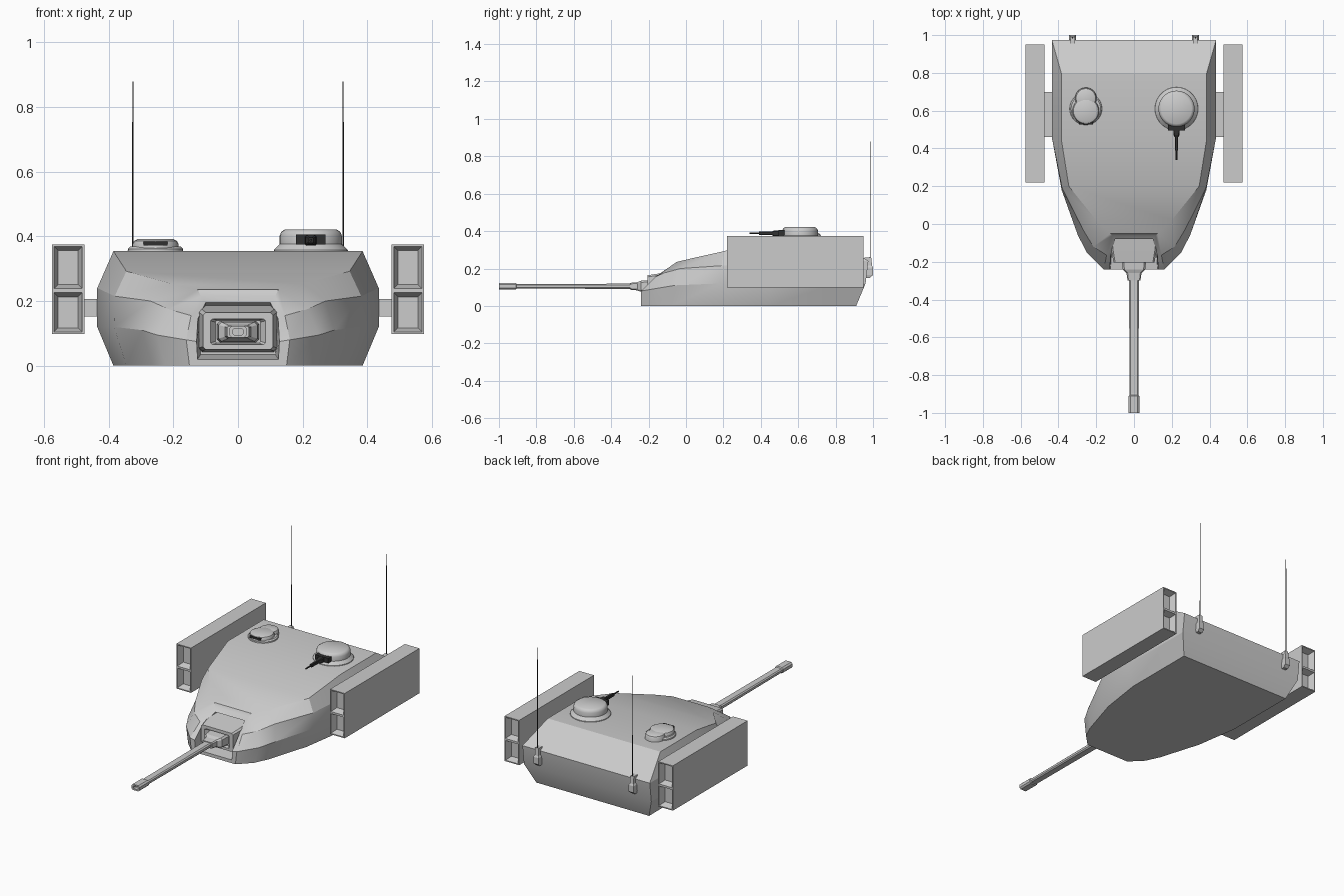
import bpy, bmesh, math

if "Cube" in bpy.data.objects:
    bpy.data.objects.remove(bpy.data.objects["Cube"])

def finish(name, bm, smooth=None, mat=None):
    bmesh.ops.remove_doubles(bm, verts=bm.verts, dist=0.0004)
    bmesh.ops.recalc_face_normals(bm, faces=bm.faces)
    me = bpy.data.meshes.new(name)
    bm.to_mesh(me)
    bm.free()
    ob = bpy.data.objects.new(name, me)
    bpy.context.collection.objects.link(ob)
    if mat:
        me.materials.append(mat)
    if smooth:
        bpy.ops.object.select_all(action='DESELECT')
        ob.select_set(True)
        bpy.context.view_layer.objects.active = ob
        bpy.ops.object.shade_smooth_by_angle(angle=math.radians(smooth))
    return ob

def bridge(bm, rings):
    """Skin a list of closed rings; returns vertex rings."""
    vr = [[bm.verts.new(p) for p in r] for r in rings]
    n = len(rings[0])
    for a, b in zip(vr, vr[1:]):
        for i in range(n):
            j = (i + 1) % n
            bm.faces.new((a[i], a[j], b[j], b[i]))
    return vr

def loft(name, rings, smooth=None, mat=None):
    bm = bmesh.new()
    vr = bridge(bm, rings)
    bm.faces.new(vr[0])
    bm.faces.new(vr[-1])
    return finish(name, bm, smooth, mat)

def oct_ring(y, w, zc, h, c=0.3, x=0):
    """Chamfered rectangle in the xz plane."""
    k = c * min(w, h)
    pts = [(w, h-k), (w-k, h), (k-w, h), (-w, h-k), (-w, k-h), (k-w, -h), (w-k, -h), (w, k-h)]
    return [(x + px, y, zc + pz) for px, pz in pts]

def lathe(name, cx, cy, profile, n=24, smooth=35, sy=1, mat=None):
    rings = [[(cx + r*math.cos(2*math.pi*i/n), cy + sy*r*math.sin(2*math.pi*i/n), z)
              for i in range(n)] for r, z in profile]
    return loft(name, rings, smooth, mat)

def box(name, x0, x1, y0, y1, z0, z1, mat=None):
    return loft(name, [[(x0, y0, z), (x1, y0, z), (x1, y1, z), (x0, y1, z)] for z in (z0, z1)], None, mat)

dark = bpy.data.materials.new("dark_metal")
dark.diffuse_color = (0.03, 0.03, 0.03, 1)
dark.use_nodes = True
dark.node_tree.nodes["Principled BSDF"].inputs["Base Color"].default_value = dark.diffuse_color

# Turret shell: half sections from the gun recess back to the rear plate
sections = [
    [(.115, -.10, .035), (.12, -.10, .08), (.115, -.08, .14), (.10, -.035, .175)],
    [(.125, -.24, .02), (.128, -.24, .075), (.124, -.17, .145), (.10, -.08, .195)],
    [(.15, -.24, 0), (.16, -.24, .08), (.145, -.165, .155), (.115, -.06, .215)],
    [(.225, -.165, 0), (.25, -.15, .095), (.215, -.12, .175), (.125, -.05, .235)],
    [(.265, -.08, 0), (.297, -.06, .11), (.27, -.03, .20), (.20, .02, .252)],
    [(.345, .18, 0), (.383, .18, .12), (.381, .19, .215), (.345, .20, .292)],
    [(.385, .45, 0), (.435, .46, .12), (.435, .46, .24), (.385, .45, .354)],
    [(.385, .80, 0), (.435, .80, .12), (.435, .80, .24), (.385, .80, .354)],
    [(.385, .91, 0), (.435, .96, .12), (.435, .975, .24), (.435, .975, .24)]]
bm = bmesh.new()
vr = bridge(bm, [s + [(-x, y, z) for x, y, z in reversed(s)] for s in sections])
for end in (vr[0], vr[-1]):
    for i in range(3):
        bm.faces.new((end[i], end[i+1], end[6-i], end[7-i]))
bmesh.ops.dissolve_degenerate(bm, dist=0.0004, edges=bm.edges)
finish("turret_shell", bm, 22)

# Mantlet, gun collar, barrel and muzzle
loft("mantlet", [oct_ring(-.05, .12, .112, .075, .15), oct_ring(-.14, .12, .11, .064, .15),
                 oct_ring(-.205, .108, .107, .057, .15), oct_ring(-.205, .085, .105, .04, .15),
                 oct_ring(-.185, .07, .105, .035, .15)])
loft("gun_collar", [oct_ring(-.18, .065, .105, .034), oct_ring(-.24, .06, .105, .03),
                    oct_ring(-.26, .04, .105, .022), oct_ring(-.30, .034, .105, .018)])
loft("barrel", [oct_ring(-.28, .026, .105, .014, .5), oct_ring(-.92, .024, .105, .012, .5)])
loft("muzzle", [oct_ring(-.885, .018, .105, .011, .5), oct_ring(-.905, .02, .105, .013, .5),
                oct_ring(-.91, .028, .105, .018, .5), oct_ring(-1, .028, .105, .018, .5),
                oct_ring(-1, .016, .105, .01, .5), oct_ring(-.95, .016, .105, .01, .5)])

# Side launchers with two tapered cells at each end, on short arms
for side, s in (("left", -1), ("right", 1)):
    bm = bmesh.new()
    zs = (.098, .232, .375)
    ring = [(.475, z) for z in zs] + [(.575, z) for z in reversed(zs)]
    a, b = bridge(bm, [[(s*x, y, z) for x, z in ring] for y in (.22, .95)])
    ends = []
    for e in (a, b):
        ends.append(bm.faces.new((e[0], e[1], e[4], e[5])))
        ends.append(bm.faces.new((e[1], e[2], e[3], e[4])))
    bmesh.ops.recalc_face_normals(bm, faces=bm.faces)
    bmesh.ops.inset_individual(bm, faces=ends, thickness=.009)
    bmesh.ops.inset_individual(bm, faces=ends, thickness=.018, depth=-.04)
    finish(side + "_launcher", bm)
    box(side + "_launcher_arm", *sorted((s*.42, s*.478)), .46, .70, .152, .206)

    # Antenna bracket and whip
    x = s * .325
    loft(side + "_antenna_bracket", [
        [(x-w, .955, z), (x+w, .955, z), (x+w, y, z), (x-w, y, z)]
        for w, y, z in ((.014, .982, .15), (.018, 1, .165), (.018, 1, .205), (.012, .995, .215), (.012, .99, .26))])
    lathe(side + "_antenna_whip", x, .985, [(.003, .25), (.0015, .878)], 6, 60, mat=dark)

# Commander cupola
lathe("cupola", .225, .61, [(.116, .345), (.114, .358), (.100, .372), (.096, .376), (.096, .402),
                            (.091, .414), (.080, .421)], 28)
# Roof hatch with its keyhole-shaped lid
lathe("hatch_base", -.255, .61, [(.087, .345), (.085, .361), (.078, .368)], 28)
lathe("hatch_lid", -.255, .598, [(.071, .355), (.071, .376), (.066, .386), (.055, .391)], 24)
lathe("hatch_rear_lobe", -.255, .665, [(.058, .345), (.057, .374), (.052, .384), (.042, .389)], 24)
box("hatch_vision_slot", -.292, -.218, .527, .56, .371, .384, dark)

# Roof machine gun
box("mg_cradle", .18, .27, .495, .53, .375, .405, dark)
loft("mg_receiver", [oct_ring(y, w, .388, h, .3, .225) for y, w, h in ((.51, .018, .017), (.47, .016, .015), (.46, .009, .01), (.39, .008, .009))], None, dark)
loft("mg_barrel", [oct_ring(y, .004, .388, .004, .5, .225) for y in (.40, .34)], None, dark)
